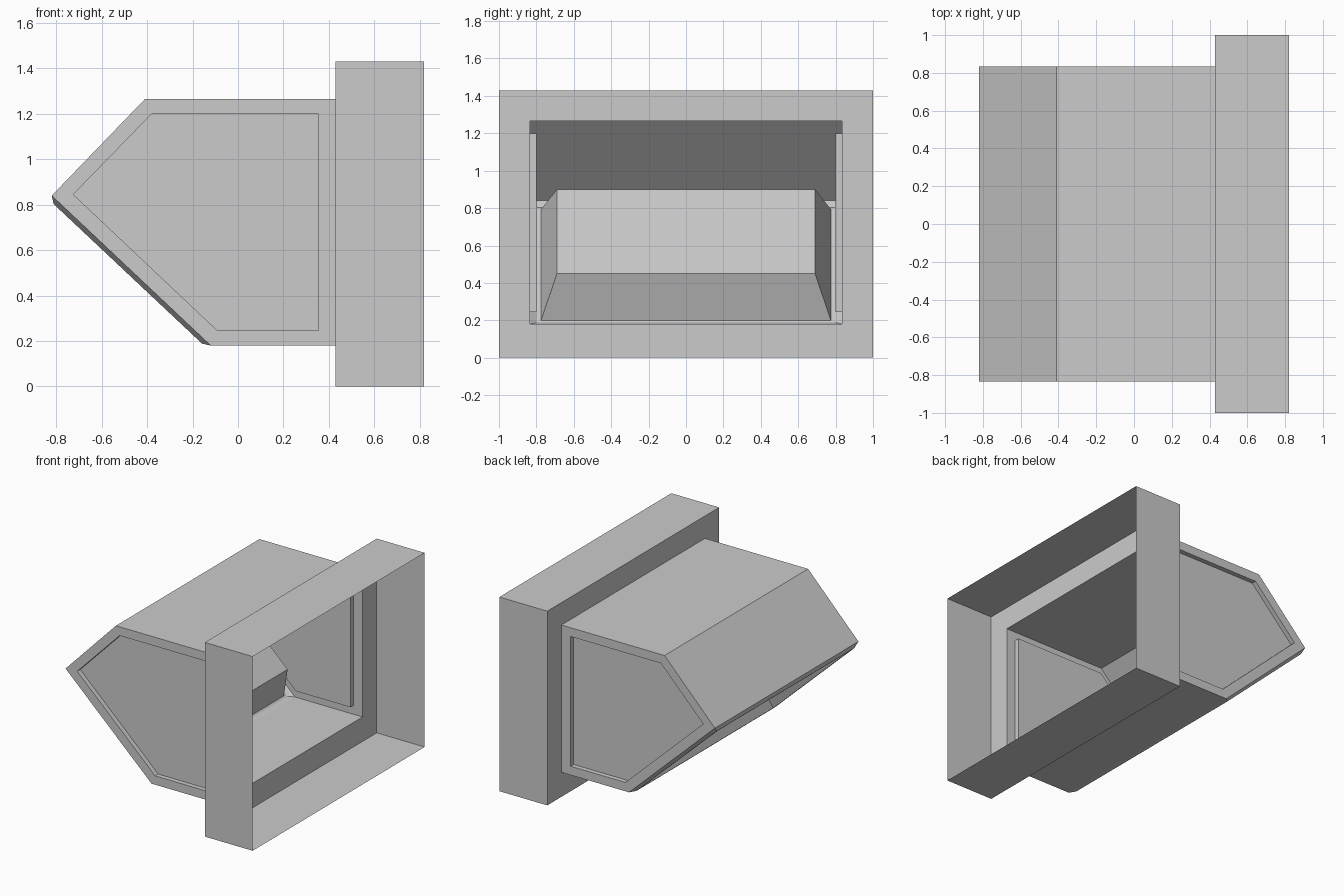
import bpy
import bmesh

if "Cube" in bpy.data.objects:
    bpy.data.objects.remove(bpy.data.objects["Cube"])


def make_object(name, faces):
    """Build a welded, flat-shaded surface from lists of corner points."""
    bm = bmesh.new()
    for f in faces:
        bm.faces.new([bm.verts.new(p) for p in f])
    bmesh.ops.remove_doubles(bm, verts=bm.verts, dist=0.0005)
    bmesh.ops.recalc_face_normals(bm, faces=bm.faces)
    mesh = bpy.data.meshes.new(name)
    bm.to_mesh(mesh)
    bm.free()
    obj = bpy.data.objects.new(name, mesh)
    bpy.context.collection.objects.link(obj)
    return obj


def bridge(a, b):
    """Quads joining two closed loops of equal length."""
    n = len(a)
    return [[a[i], a[(i + 1) % n], b[(i + 1) % n], b[i]] for i in range(n)]


def rect_yz(x, y, z0, z1):
    return [(x, -y, z0), (x, y, z0), (x, y, z1), (x, -y, z1)]


def slant_rect(top, bottom, y):
    """Rectangle on the sloping underside, from (x, z) top and bottom edges."""
    return [(top[0], -y, top[1]), (top[0], y, top[1]),
            (bottom[0], y, bottom[1]), (bottom[0], -y, bottom[1])]


JOIN_X, END_X = 0.43, 0.82
BODY_Y, PANEL_Y = 0.835, 0.80
Z0, Z1 = 0.18, 1.265

# Mounting frame: thin outer walls open at the end, with a flange to the body
outer = rect_yz(JOIN_X, 1.0, 0.0, 1.43)
make_object("mounting_frame",
            bridge(rect_yz(END_X, 1.0, 0.0, 1.43), outer)
            + bridge(outer, rect_yz(JOIN_X, BODY_Y, Z0, Z1)))

# Hood body profiles (x, z)
profile = [(JOIN_X, Z0), (JOIN_X, Z1), (-0.41, Z1), (-0.82, 0.84), (-0.12, Z0)]
panel = [(0.355, 0.245), (0.355, 1.2), (-0.38, 1.2), (-0.725, 0.845), (-0.09, 0.245)]
faces = []

# Side walls with recessed panels
for s in (-1, 1):
    edge = [(x, s * BODY_Y, z) for x, z in profile]
    lip = [(x, s * BODY_Y, z) for x, z in panel]
    inner = [(x, s * PANEL_Y, z) for x, z in panel]
    faces += bridge(edge, lip) + bridge(lip, inner) + [inner]

# Roof, upper slope and floor (the frame end stays open)
for i, j in ((1, 2), (2, 3), (4, 0)):
    (xa, za), (xb, zb) = profile[i], profile[j]
    faces.append([(xa, -BODY_Y, za), (xb, -BODY_Y, zb),
                  (xb, BODY_Y, zb), (xa, BODY_Y, za)])

# Sloping underside: raised rim, then a tapered pocket going into the body
loops = [slant_rect(profile[3], profile[4], BODY_Y),
         slant_rect((-0.812, 0.803), (-0.158, 0.188), 0.80),
         slant_rect((-0.801, 0.793), (-0.169, 0.199), 0.775),
         slant_rect((-0.557, 0.90), (-0.079, 0.45), 0.69)]
for a, b in zip(loops, loops[1:]):
    faces += bridge(a, b)
faces.append(loops[-1])
make_object("hood_body", faces)
